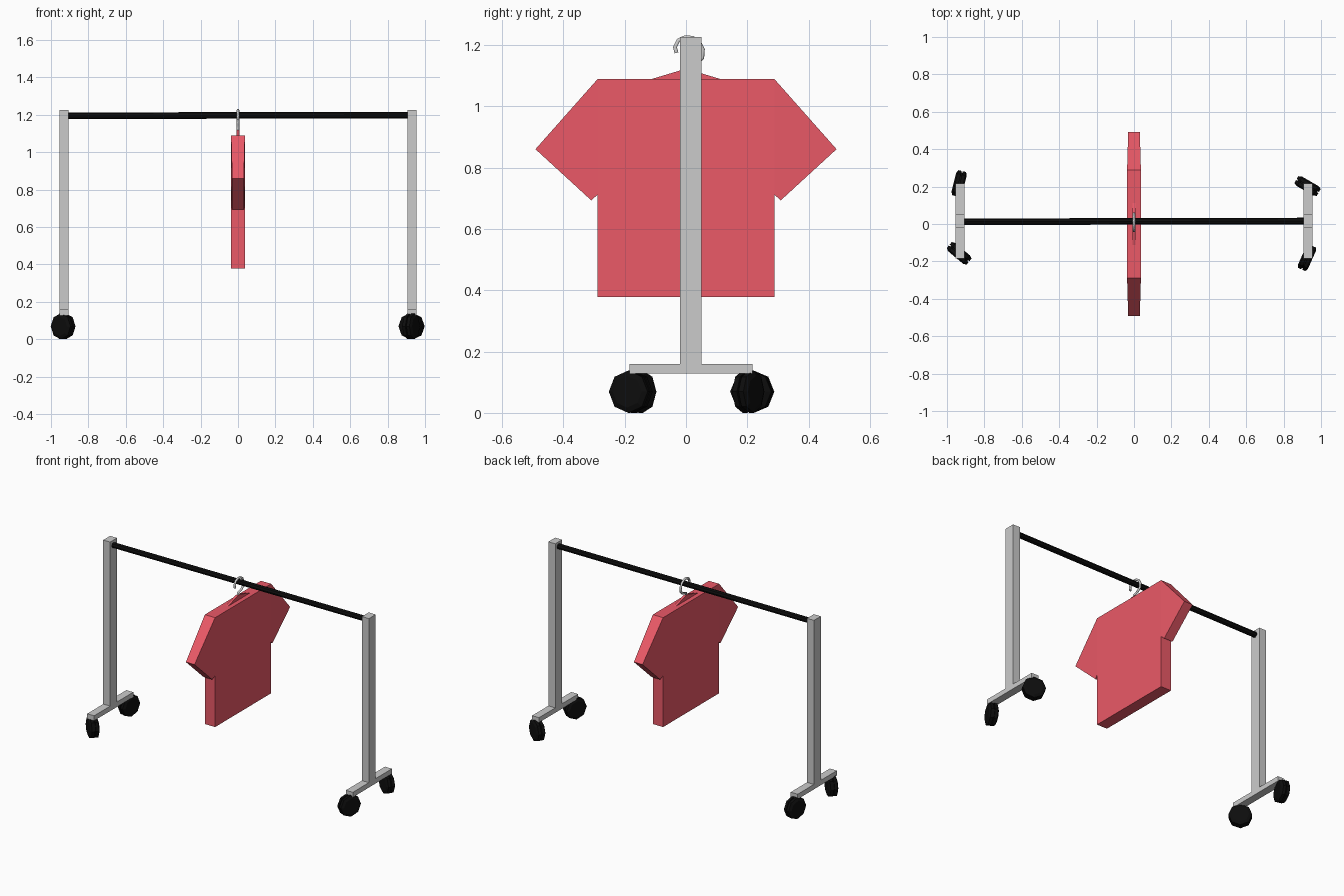
import bpy, bmesh, math
from mathutils import Vector, Matrix

if "Cube" in bpy.data.objects:
    bpy.data.objects.remove(bpy.data.objects["Cube"])


def material(name, rgb):
    m = bpy.data.materials.new(name)
    m.diffuse_color = (*rgb, 1)
    m.use_nodes = True
    m.node_tree.nodes["Principled BSDF"].inputs["Base Color"].default_value = m.diffuse_color
    return m


BLACK = material("black_plastic", (0.004, 0.004, 0.004))
RED = material("red_cloth", (0.83, 0.1, 0.137))


def finish(name, bm, mat=None):
    bmesh.ops.recalc_face_normals(bm, faces=bm.faces)
    me = bpy.data.meshes.new(name)
    bm.to_mesh(me)
    bm.free()
    ob = bpy.data.objects.new(name, me)
    bpy.context.collection.objects.link(ob)
    if mat:
        me.materials.append(mat)
    return ob


def add_box(bm, lo, hi):
    lo, hi = Vector(lo), Vector(hi)
    bmesh.ops.create_cube(bm, size=1, matrix=Matrix.Translation((lo + hi) / 2)
                          @ Matrix.Diagonal((*(hi - lo), 1)))


def add_cylinder(bm, a, b, r, sides, r2=None):
    a, b = Vector(a), Vector(b)
    mat = Matrix.Translation((a + b) / 2) @ (b - a).to_track_quat('Z', 'Y').to_matrix().to_4x4()
    bmesh.ops.create_cone(bm, cap_ends=True, segments=sides, radius1=r,
                          radius2=r if r2 is None else r2, depth=(b - a).length, matrix=mat)


def slab(panels, half):
    # adjoining y-z panels extruded together along x
    bm = bmesh.new()
    for panel in panels:
        bm.faces.new([bm.verts.new((-half, y, z)) for y, z in panel])
    bmesh.ops.remove_doubles(bm, verts=bm.verts, dist=1e-4)
    new = bmesh.ops.extrude_face_region(bm, geom=bm.faces[:], use_keep_orig=True)["geom"]
    bmesh.ops.translate(bm, vec=(2 * half, 0, 0),
                        verts=[v for v in new if isinstance(v, bmesh.types.BMVert)])
    return bm


# End frames: upright post and foot bar
for side, s in (("left", -1), ("right", 1)):
    x0, x1 = sorted((s * 0.905, s * 0.955))
    bm = bmesh.new()
    add_box(bm, (x0, -0.02, 0.16), (x1, 0.05, 1.226))
    finish(side + "_post", bm)
    bm = bmesh.new()
    add_box(bm, (x0, -0.185, 0.128), (x1, 0.217, 0.16))
    finish(side + "_foot", bm)

# Hanging rail
bm = bmesh.new()
add_cylinder(bm, (-0.91, 0.012, 1.195), (0.91, 0.016, 1.198), 0.0175, 8)
finish("rail", bm, BLACK)

# Swivelled twin-wheel casters: position and heading in degrees
R = 0.069
for name, x, y, ang in (("back_left", -0.935, 0.216, 76), ("front_left", -0.935, -0.157, -40),
                        ("back_right", 0.928, 0.203, -30), ("front_right", 0.925, -0.18, 66)):
    a = math.radians(ang)
    side = Vector((-math.sin(a), math.cos(a), 0))
    c = Vector((x, y, R))
    bm = bmesh.new()
    for s in (-1, 1):
        p = [c + side * s * d for d in (0.003, 0.021, 0.029)]
        add_cylinder(bm, p[0], p[1], R, 8)
        add_cylinder(bm, p[1], p[2], R, 8, R * 0.75)
    add_cylinder(bm, c - side * 0.005, c + side * 0.005, 0.06, 8)
    finish(name + "_caster", bm, BLACK)

# Shirt: body panel with a sleeve on each side, thinning towards the cuffs
W, ARMPIT, TOP = 0.288, 0.712, 1.089
panels = [[(-W, 0.378), (W, 0.378), (W, ARMPIT), (W, TOP), (-W, TOP), (-W, ARMPIT)]]
for s in (1, -1):
    panels.append([(s * y, z) for y, z in
                   ((W, TOP), (W, ARMPIT), (0.309, 0.693), (0.491, 0.86))][::s])
bm = slab(panels, 0.037)
for v in bm.verts:
    if abs(v.co.y) > W + 0.01:
        v.co.x *= 0.84
finish("shirt", bm, RED)

# Hanger shoulders above the collar
bm = slab([[(-0.125, 1.085), (0.125, 1.085), (0.015, 1.118), (-0.015, 1.118)]], 0.008)
finish("hanger_shoulders", bm, RED)

# Wire hook over the rail
cu = bpy.data.curves.new("hanger_hook", 'CURVE')
cu.dimensions = '3D'
cu.bevel_depth = 0.0075
cu.bevel_resolution = 1
cu.use_fill_caps = True
path = [(0, 1.11), (0, 1.13), (0.035, 1.14), (0.053, 1.158), (0.055, 1.185), (0.043, 1.21),
        (0.022, 1.223), (-0.003, 1.225), (-0.025, 1.215), (-0.036, 1.193), (-0.031, 1.174)]
sp = cu.splines.new('POLY')
sp.points.add(len(path) - 1)
for pt, (y, z) in zip(sp.points, path):
    pt.co = (0, y, z, 1)
bpy.context.collection.objects.link(bpy.data.objects.new("hanger_hook", cu))
